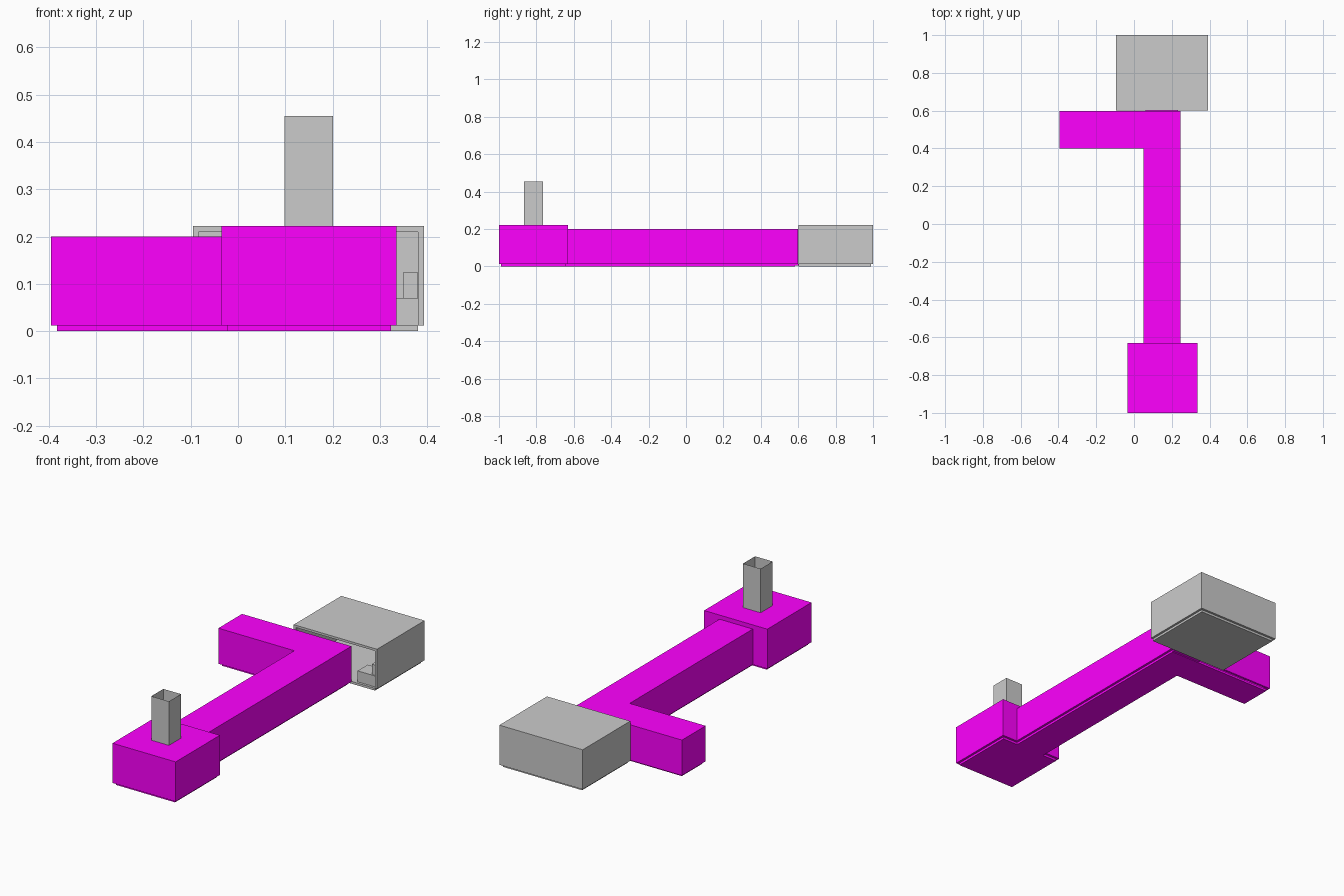
import bpy, bmesh

if "Cube" in bpy.data.objects:
    bpy.data.objects.remove(bpy.data.objects["Cube"])

T = 0.012  # wall thickness

magenta = bpy.data.materials.new("magenta")
magenta.diffuse_color = (1.0, 0.0, 1.0, 1.0)
magenta.use_nodes = True
magenta.node_tree.nodes["Principled BSDF"].inputs["Base Color"].default_value = magenta.diffuse_color


def prism(name, pts, z0, z1, mat=None, caps=True):
    """Extrude a counter-clockwise footprint from z0 to z1."""
    bm = bmesh.new()
    low = [bm.verts.new((x, y, z0)) for x, y in pts]
    high = [bm.verts.new((x, y, z1)) for x, y in pts]
    n = len(pts)
    for i in range(n):
        j = (i + 1) % n
        bm.faces.new((low[i], low[j], high[j], high[i]))
    if caps:
        bm.faces.new(low[::-1])
        bm.faces.new(high)
    mesh = bpy.data.meshes.new(name)
    bm.to_mesh(mesh)
    bm.free()
    ob = bpy.data.objects.new(name, mesh)
    bpy.context.collection.objects.link(ob)
    if mat:
        mesh.materials.append(mat)
    return ob


def rect(x0, x1, y0, y1):
    return [(x0, y0), (x1, y0), (x1, y1), (x0, y1)]


def box(name, x0, x1, y0, y1, z0, z1, mat=None, caps=True):
    return prism(name, rect(x0, x1, y0, y1), z0, z1, mat, caps)


# Front room: inset floor, overhanging roof, walls with a doorway at the back
X0, X1, Y0, Y1, H = -0.035, 0.335, -1.0, -0.63, 0.222
box("front_room_floor", X0 + T, X1 - T, Y0 + T, Y1 - T, 0, T, magenta)
box("front_room_roof", X0, X1, Y0, Y1, H - T, H, magenta)
box("front_room_left_wall", X0, X0 + T, Y0, Y1, T, H - T, magenta)
box("front_room_right_wall", X1 - T, X1, Y0, Y1, T, H - T, magenta)
box("front_room_front_wall", X0 + T, X1 - T, Y0, Y0 + T, T, H - T, magenta)
box("front_room_back_wall_left", X0 + T, 0.062, Y1 - T, Y1, T, H - T, magenta)
box("front_room_back_wall_right", 0.233, X1 - T, Y1 - T, Y1, T, H - T, magenta)
box("front_room_lintel", 0.062, 0.233, Y1 - T, Y1, 0.188, H - T, magenta)

# Open shaft on the front room
box("roof_shaft", 0.098, 0.201, -0.865, -0.764, H, 0.455, caps=False)

# L-shaped corridor
CL, CR, BL, BY, CY, CH = 0.05, 0.245, -0.395, 0.40, 0.598, 0.2
prism("corridor_roof", [(CL, Y1), (CR, Y1), (CR, CY), (BL, CY), (BL, BY), (CL, BY)],
      CH - T, CH, magenta)
prism("corridor_floor", [(CL + T, Y1 - T), (CR - T, Y1 - T), (CR - T, 0.582),
                         (BL + T, 0.582), (BL + T, BY + T), (CL + T, BY + T)], 0, T, magenta)
box("corridor_right_wall", CR - T, CR, Y1, CY, T, CH - T, magenta)
box("corridor_left_wall", CL, CL + T, Y1, BY + T, T, CH - T, magenta)
box("branch_front_wall", BL, CL, BY, BY + T, T, CH - T, magenta)
box("branch_end_wall", BL, BL + T, BY + T, CY, T, CH - T, magenta)
box("branch_back_wall", BL + T, CL + T, CY - T, CY, T, CH - T, magenta)
# Threshold joining the corridor to the back room
box("threshold", CL + T, CR - T, 0.582, 0.612, 0.004, T, magenta)

# Back room, open towards the front
GX0, GX1, GY0, GY1 = -0.095, 0.393, 0.602, 1.0
box("back_room_floor", GX0 + T, GX1 - T, GY0, GY1 - T, 0, T)
box("back_room_roof", GX0, GX1, GY0, GY1, H - T, H)
box("back_room_left_wall", GX0, GX0 + T, GY0, GY1, T, H - T)
box("back_room_right_wall", GX1 - T, GX1, GY0, GY1, T, H - T)
box("back_room_back_wall", GX0 + T, GX1 - T, GY1 - T, GY1, T, H - T)

# Furniture seen through the open side
box("counter", 0.27, 0.381, 0.615, 0.70, T, 0.07)
box("counter_box", 0.35, 0.38, 0.62, 0.66, 0.07, 0.125)
